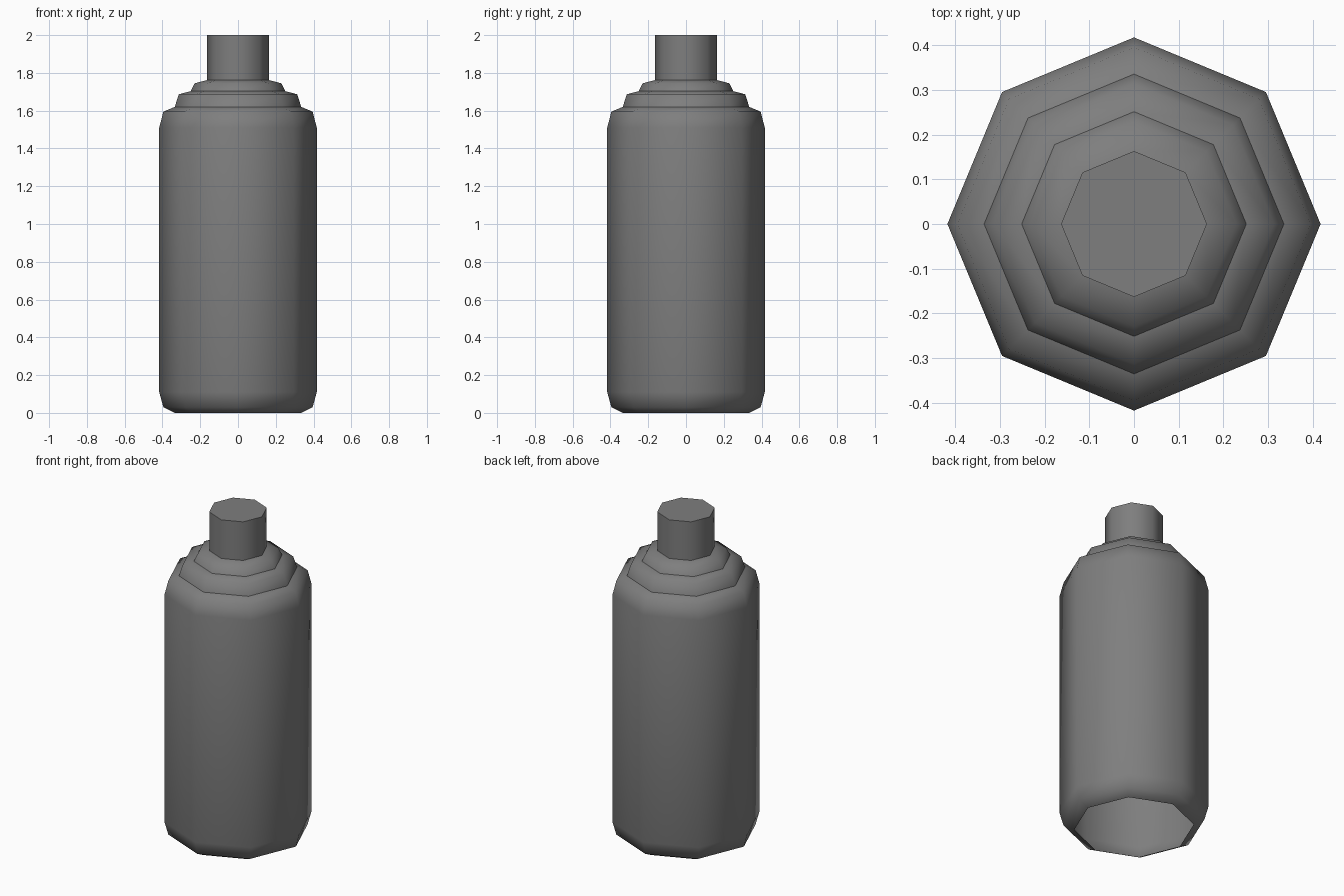
import bpy, bmesh
from math import cos, sin, pi

if "Cube" in bpy.data.objects:
    bpy.data.objects.remove(bpy.data.objects["Cube"])

SIDES = 8


def lathe(name, profile, creases, material):
    """Turn a (radius, z) profile into an eight-sided shell, open below and capped above."""
    bm = bmesh.new()
    rings = [[bm.verts.new((r * cos(2 * pi * i / SIDES), r * sin(2 * pi * i / SIDES), z))
              for i in range(SIDES)] for r, z in profile]
    for low, high in zip(rings, rings[1:]):
        for i in range(SIDES):
            j = (i + 1) % SIDES
            bm.faces.new((low[i], low[j], high[j], high[i])).smooth = True
    bm.faces.new(rings[-1])
    # Crisp rims where the steps meet
    for k in creases:
        for i in range(SIDES):
            bm.edges.get((rings[k][i], rings[k][(i + 1) % SIDES])).smooth = False
    mesh = bpy.data.meshes.new(name)
    bm.to_mesh(mesh)
    bm.free()
    mesh.materials.append(material)
    obj = bpy.data.objects.new(name, mesh)
    bpy.context.collection.objects.link(obj)
    return obj


dark = bpy.data.materials.new("dark_grey")
dark.diffuse_color = (0.21, 0.21, 0.21, 1)
dark.use_nodes = True
dark.node_tree.nodes["Principled BSDF"].inputs["Base Color"].default_value = dark.diffuse_color

# Hollow bottle with rounded foot, stepped shoulder and neck
lathe("bottle", [
    (0.335, 0.0), (0.395, 0.03), (0.417, 0.11),      # foot
    (0.417, 1.51), (0.395, 1.595), (0.335, 1.62),    # body and shoulder
    (0.313, 1.687), (0.251, 1.703),                  # lower step
    (0.229, 1.745), (0.163, 1.762),                  # upper step
    (0.163, 2.0),                                    # neck
], (5, 7, 9, 10), dark)
